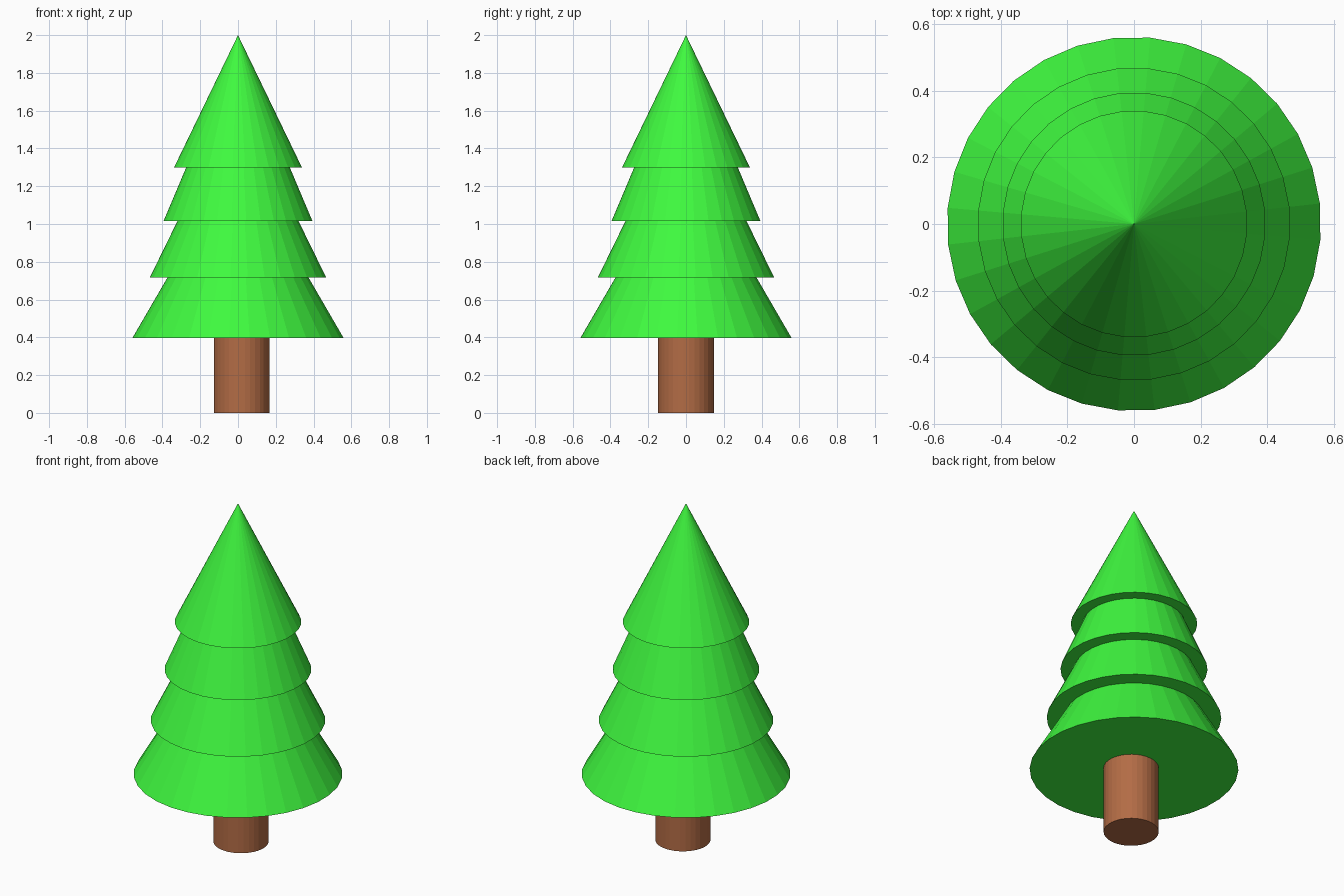
import bpy
import math

if "Cube" in bpy.data.objects:
    bpy.data.objects.remove(bpy.data.objects["Cube"])

SIDES = 32
TURN = math.radians(6.3)


def material(name, color):
    mat = bpy.data.materials.new(name)
    mat.diffuse_color = (*color, 1)
    mat.use_nodes = True
    mat.node_tree.nodes["Principled BSDF"].inputs["Base Color"].default_value = mat.diffuse_color
    return mat


def solid(name, x, z0, z1, r0, r1, mat):
    """Upright flat-shaded cone or cylinder from z0 to z1."""
    bpy.ops.mesh.primitive_cone_add(
        vertices=SIDES, radius1=r0, radius2=r1, depth=z1 - z0,
        location=(x, 0, (z0 + z1) / 2), rotation=(0, 0, TURN))
    obj = bpy.context.object
    obj.name = name
    obj.data.materials.append(mat)


green = material("needles", (0.05, 0.95, 0.05))
brown = material("bark", (0.45, 0.15, 0.06))

# Trunk, slightly off centre
solid("trunk", 0.02, 0, 0.42, 0.148, 0.148, brown)

# Nested cones of foliage: base height, tip height, base radius
tiers = [
    (0.397, 1.36, 0.561),
    (0.716, 1.67, 0.469),
    (1.017, 1.95, 0.395),
    (1.299, 2.00, 0.340),
]
for i, (base, tip, radius) in enumerate(tiers, 1):
    solid(f"foliage_tier_{i}", 0, base, tip, radius, 0, green)
